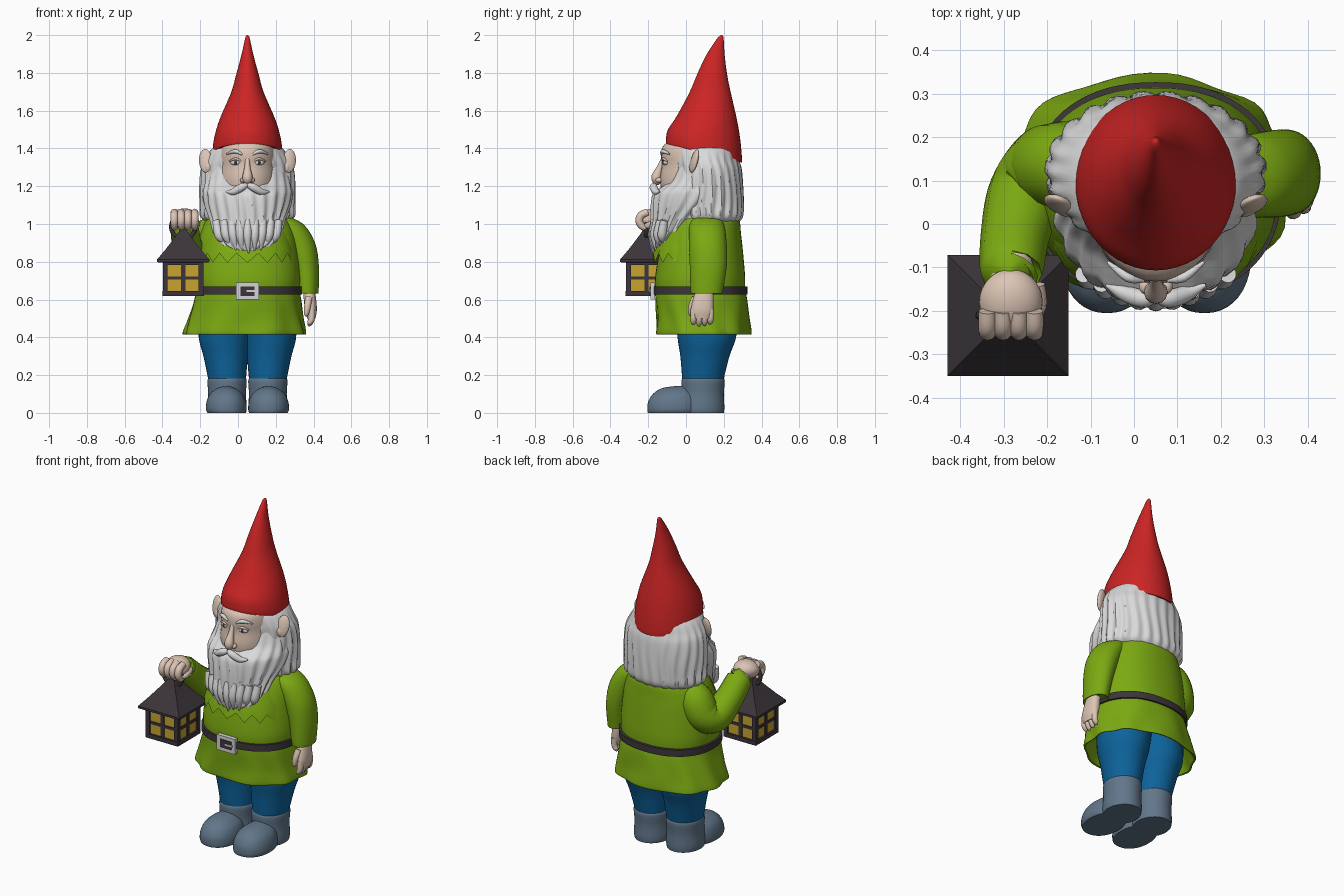
import bpy, math
from math import sin, cos, pi, radians

def mat(name, r, g, b):
    m = bpy.data.materials.new(name)
    m.diffuse_color = (r, g, b, 1)
    return m

RED = mat("hat red", .6, .018, .018)
GREEN = mat("tunic green", .2, .4, .006)
BLUE = mat("trouser blue", .004, .125, .33)
WHITE = mat("hair white", .7, .7, .7)
SKIN = mat("skin", .72, .56, .46)
SLATE = mat("boot slate", .12, .18, .25)
DARK = mat("dark iron", .045, .036, .042)
YELLOW = mat("window yellow", .58, .37, .03)
SILVER = mat("buckle silver", .66, .66, .68)
CX = .05  # the body's middle

def spline(rows, sub):
    """Catmull-Rom through rows of numbers."""
    if sub < 2:
        return [list(r) for r in rows]
    out = []
    for i in range(len(rows) - 1):
        a, b, c, d = (rows[max(i - 1, 0)], rows[i], rows[i + 1], rows[min(i + 2, len(rows) - 1)])
        for s in range(sub):
            t = s / sub
            out.append([.5 * (2 * q + (r - p) * t + (2 * p - 5 * q + 4 * r - w) * t * t
                              + (3 * q - p - 3 * r + w) * t ** 3) for p, q, r, w in zip(a, b, c, d)])
    return out + [list(rows[-1])]

def loft(name, m, rings, n=40, sub=4, e=2.0, waves=0, phase=0, zig=0, caps=True):
    """Rings of (z, cx, cy, rx, ry[, tilt, ripple])."""
    rings = spline([tuple(r) + (0,) * (7 - len(r)) for r in rings], sub)
    verts, faces = [], []
    off = pi / 4 if n == 4 else pi / 2
    f = lambda c: math.copysign(abs(c) ** (2 / e), c)
    for k, (z, cx, cy, rx, ry, tilt, amp) in enumerate(rings):
        for i in range(n):
            t = off + 2 * pi * i / n
            w = 1 + amp * sin(waves * t + phase + 1.2 * sin(z * 14 + 2 * t))
            x, y = rx * w * f(cos(t)), ry * w * f(sin(t))
            dz = zig if k == 0 and i % 2 else 0
            verts.append((cx + x, cy + y, z + tilt * y + dz))
    for k in range(len(rings) - 1):
        for i in range(n):
            j = (i + 1) % n
            faces.append((k * n + i, k * n + j, k * n + n + j, k * n + n + i))
    if caps:
        faces.append(tuple(reversed(range(n))))
        faces.append(tuple(range(len(verts) - n, len(verts))))
    me = bpy.data.meshes.new(name)
    me.from_pydata(verts, [], faces)
    me.materials.append(m)
    ob = bpy.data.objects.new(name, me)
    bpy.context.collection.objects.link(ob)
    return ob

def tube(name, m, pts, sub=5):
    """Round tube through points of (x, y, z, radius)."""
    rows = spline(pts, sub)
    cu = bpy.data.curves.new(name, 'CURVE')
    cu.dimensions, cu.bevel_depth, cu.bevel_resolution, cu.use_fill_caps = '3D', 1, 4, True
    sp = cu.splines.new('POLY')
    sp.points.add(len(rows) - 1)
    for p, (x, y, z, r) in zip(sp.points, rows):
        p.co, p.radius = (x, y, z, 1), max(r, .002)
    cu.materials.append(m)
    ob = bpy.data.objects.new(name, cu)
    bpy.context.collection.objects.link(ob)
    bpy.ops.object.select_all(action='DESELECT')
    ob.select_set(True)
    bpy.context.view_layer.objects.active = ob
    bpy.ops.object.convert(target='MESH')

def ball(name, m, loc, size, rot=(0, 0, 0)):
    bpy.ops.mesh.primitive_uv_sphere_add(segments=28, ring_count=16, location=loc, rotation=rot)
    ob = bpy.context.object
    ob.name, ob.scale = name, size
    ob.data.materials.append(m)

def box(name, m, loc, size):
    bpy.ops.mesh.primitive_cube_add(size=1, location=loc)
    ob = bpy.context.object
    ob.name, ob.scale = name, size
    ob.data.materials.append(m)

# Pointed hat, leaning back
loft("hat", RED, [(1.375, CX, .095, .183, .201, -.25), (1.40, CX, .095, .184, .201, -.24),
     (1.47, CX, .096, .173, .192, -.15), (1.56, CX, .11, .145, .16, -.06), (1.70, CX, .128, .085, .108),
     (1.79, CX, .138, .06, .08), (1.89, CX, .155, .033, .05), (1.97, CX, .178, .015, .022),
     (1.993, CX, .186, .009, .011), (2.0, CX, .188, .002, .002)], n=48)

# Head, hair and beard
loft("face", SKIN, [(1.08, CX, .05, .13, .15), (1.18, CX, .05, .15, .18), (1.24, CX, .05, .155, .187),
     (1.31, CX, .05, .152, .178), (1.37, CX, .05, .152, .182), (1.42, CX, .05, .14, .165), (1.46, CX, .06, .1, .1)])
loft("hair", WHITE, [(1.0, CX, .13, .19, .14), (1.035, CX, .125, .243, .172, 0, .03),
     (1.1, CX, .122, .247, .18, 0, .03), (1.2, CX, .12, .25, .18, 0, .025), (1.29, CX, .115, .243, .178, 0, .02),
     (1.34, CX, .105, .225, .175, 0, .015), (1.40, CX, .1, .187, .168), (1.44, CX, .1, .13, .13)],
     n=120, waves=23)
loft("beard", WHITE, [(.86, CX, -.13, .07, .04, 0, .04), (.89, CX, -.1, .14, .08, 0, .04),
     (.95, CX, -.06, .175, .125, 0, .04), (1.02, CX, -.02, .195, .165, 0, .035),
     (1.10, CX, .03, .225, .212, 0, .03), (1.16, CX, .05, .235, .222, 0, .025),
     (1.19, CX, .055, .232, .195, 0, .02), (1.23, CX, .06, .222, .155, 0, .02),
     (1.32, CX, .07, .2, .13)], n=120, waves=21, phase=1)
for i in range(9):  # pointed locks along the beard's lower edge
    d = (i - 4) * .036
    y = -.185 + 2.4 * d * d
    tube("beard_lock", WHITE, [(CX + d * 1.15, y + .02, 1.02, .02), (CX + d * 1.05, y + .008, .94, .024),
         (CX + d * .9 + .006, y + .012, .845 + 2.6 * d * d + .012 * (i % 2), .003)])

# Facial features and ears
tube("nose", SKIN, [(CX, -.118, 1.35, .012), (CX, -.138, 1.30, .016), (CX, -.156, 1.25, .027),
     (CX, -.152, 1.225, .022), (CX, -.14, 1.21, .006)])
for s in (-1, 1):
    tube("moustache", WHITE, [(CX + s * .002, -.165, 1.205, .012), (CX + s * .03, -.172, 1.195, .021),
         (CX + s * .075, -.158, 1.17, .018), (CX + s * .115, -.14, 1.172, .004)])
    ball("nostril", SKIN, (CX + s * .024, -.143, 1.232), (.015, .018, .014))
    ball("eye", WHITE, (CX + s * .063, -.108, 1.325), (.027, .014, .014), (0, 0, s * .25))
    ball("iris", DARK, (CX + s * .061, -.1165, 1.325), (.011, .008, .011))
    tube("eyelid", SKIN, [(CX + s * .03, -.121, 1.332, .004), (CX + s * .062, -.12, 1.345, .007),
         (CX + s * .095, -.1, 1.332, .004)])
    tube("eyebrow", WHITE, [(CX + s * .028, -.13, 1.368, .005), (CX + s * .065, -.122, 1.385, .011),
         (CX + s * .11, -.088, 1.37, .004)])
    ball("ear", SKIN, (CX + s * .222, .045, 1.335), (.036, .016, .064), (radians(-12), radians(s * 8), s * .3))
    ball("ear_lobe", SKIN, (CX + s * .205, .035, 1.30), (.024, .018, .03))

# Tunic with an open, rippled hem
loft("tunic", GREEN, [(.52, .04, .09, .25, .2), (.43, .035, .09, .305, .235, 0, .02), (.418, .035, .09, .316, .246, 0, .025),
     (.425, .035, .09, .322, .252, 0, .025), (.5, .04, .087, .303, .246, 0, .02), (.6, CX, .08, .283, .243, 0, .008),
     (.65, CX, .075, .276, .238), (.72, CX, .075, .28, .238), (.85, CX, .08, .268, .222),
     (.95, CX, .088, .25, .203), (1.03, CX, .1, .21, .18), (1.1, CX, .11, .13, .12)],
     n=72, e=2.25, waves=9)
loft("collar", GREEN, [(.795, CX, .03, .25, .208), (.87, CX, .03, .245, .195), (.96, CX, .04, .22, .165)],
     n=32, sub=1, e=2.25, zig=.05, caps=False)

# Belt and buckle
loft("belt", DARK, [(.625, CX, .076, .27, .23), (.627, CX, .076, .289, .25), (.668, CX, .076, .289, .25),
     (.67, CX, .076, .27, .23)], n=72, sub=1, e=2.25)
box("buckle", SILVER, (CX, -.177, .645), (.122, .024, .092))
box("buckle_centre", DARK, (CX, -.188, .645), (.074, .008, .05))
box("buckle_pin", SILVER, (CX + .02, -.19, .645), (.05, .01, .01))

# Legs and boots
for s in (-1, 1):
    X = lambda d: CX + s * d
    loft("trouser_leg", BLUE, [(.15, X(.108), .09, .095, .105), (.18, X(.108), .09, .1, .11),
         (.3, X(.115), .1, .118, .13), (.4, X(.12), .11, .138, .155), (.52, X(.11), .11, .145, .165)])
    loft("boot_shaft", SLATE, [(0, X(.108), .085, .1, .115), (.03, X(.108), .085, .104, .118),
         (.1, X(.108), .088, .1, .112), (.165, X(.108), .09, .104, .115), (.182, X(.108), .09, .1, .11)])
    loft("boot_toe", SLATE, [(0, X(.11), -.065, .102, .137), (.02, X(.112), -.065, .108, .14),
         (.06, X(.112), -.062, .104, .138), (.1, X(.112), -.055, .087, .12), (.13, X(.112), -.045, .05, .085),
         (.142, X(.112), -.03, .012, .03)], e=2.2)

# Hanging arm and hand
loft("hanging_sleeve", GREEN, [(.645, .365, .11, .045, .065), (.632, .367, .11, .056, .08), (.65, .367, .11, .06, .086),
     (.78, .355, .118, .073, .098), (.9, .32, .115, .088, .1), (1.0, .26, .11, .085, .09), (1.05, .2, .11, .04, .05)])
loft("hanging_palm", SKIN, [(.5, .388, .085, .022, .045), (.54, .387, .085, .03, .058), (.59, .382, .09, .033, .056),
     (.66, .375, .1, .03, .045)], e=2.3)
for i in range(4):
    y = .042 + i * .03
    tube("finger", SKIN, [(.39, y, .55, .017), (.39, y - .002, .5, .017), (.378, y - .003, .468 + .006 * abs(i - 1.3), .013),
         (.37, y, .463 + .006 * abs(i - 1.3), .004)])
tube("thumb", SKIN, [(.375, .05, .61, .02), (.368, .03, .565, .018), (.362, .026, .525, .013), (.36, .028, .512, .004)])

# Raised arm and fist holding the lantern
tube("raised_sleeve", GREEN, [(-.1, .13, .98, .075), (-.155, .135, .93, .1), (-.2, .125, .85, .1),
     (-.245, .07, .825, .092), (-.272, -.02, .9, .08), (-.282, -.105, .985, .073), (-.282, -.112, .992, .06)], sub=6)
tube("wrist", SKIN, [(-.28, -.08, .975, .05), (-.285, -.15, 1.015, .05)])
ball("fist", SKIN, (-.283, -.18, 1.028), (.073, .078, .053), (.25, 0, 0))
for i in range(4):
    x = -.337 + i * .036
    tube("gripping_finger", SKIN, [(x, -.2, 1.062, .02), (x, -.238, 1.045, .021), (x, -.247, 1.01, .02),
         (x, -.225, .982, .017), (x, -.2, .985, .01)])
tube("gripping_thumb", SKIN, [(-.225, -.14, 1.01, .02), (-.22, -.19, .995, .019), (-.24, -.222, .985, .014)])

# Lantern: yellow panes behind dark bars, hipped roof, ring handle
LX, LY = -.29, -.21
box("lantern_panes", YELLOW, (LX, LY, .715), (.196, .196, .16))
box("lantern_base", DARK, (LX, LY, .632), (.218, .218, .026))
box("lantern_top_rail", DARK, (LX, LY, .793), (.214, .214, .018))
box("lantern_middle_rail", DARK, (LX, LY, .713), (.208, .208, .016))
box("lantern_mullion_front_back", DARK, (LX, LY, .715), (.022, .208, .16))
box("lantern_mullion_sides", DARK, (LX, LY, .715), (.208, .022, .16))
for sx in (-1, 1):
    for sy in (-1, 1):
        box("lantern_post", DARK, (LX + sx * .095, LY + sy * .095, .715), (.026, .026, .17))
R = 2 ** .5
loft("lantern_roof", DARK, [(z, LX, LY, h * R, h * R) for z, h in
     ((.796, .13), (.799, .139), (.812, .139), (.86, .098), (.91, .059), (.955, .026), (.975, .014))], n=4, sub=1)
bpy.ops.mesh.primitive_torus_add(location=(LX, LY, .985), rotation=(pi / 2, 0, 0), major_radius=.064,
                                 minor_radius=.011, major_segments=32, minor_segments=10)
bpy.context.object.name = "lantern_handle"
bpy.context.object.data.materials.append(DARK)

# Smooth shading with sharp edges kept
bpy.ops.object.select_all(action='SELECT')
bpy.ops.object.shade_smooth_by_angle(angle=radians(40))
